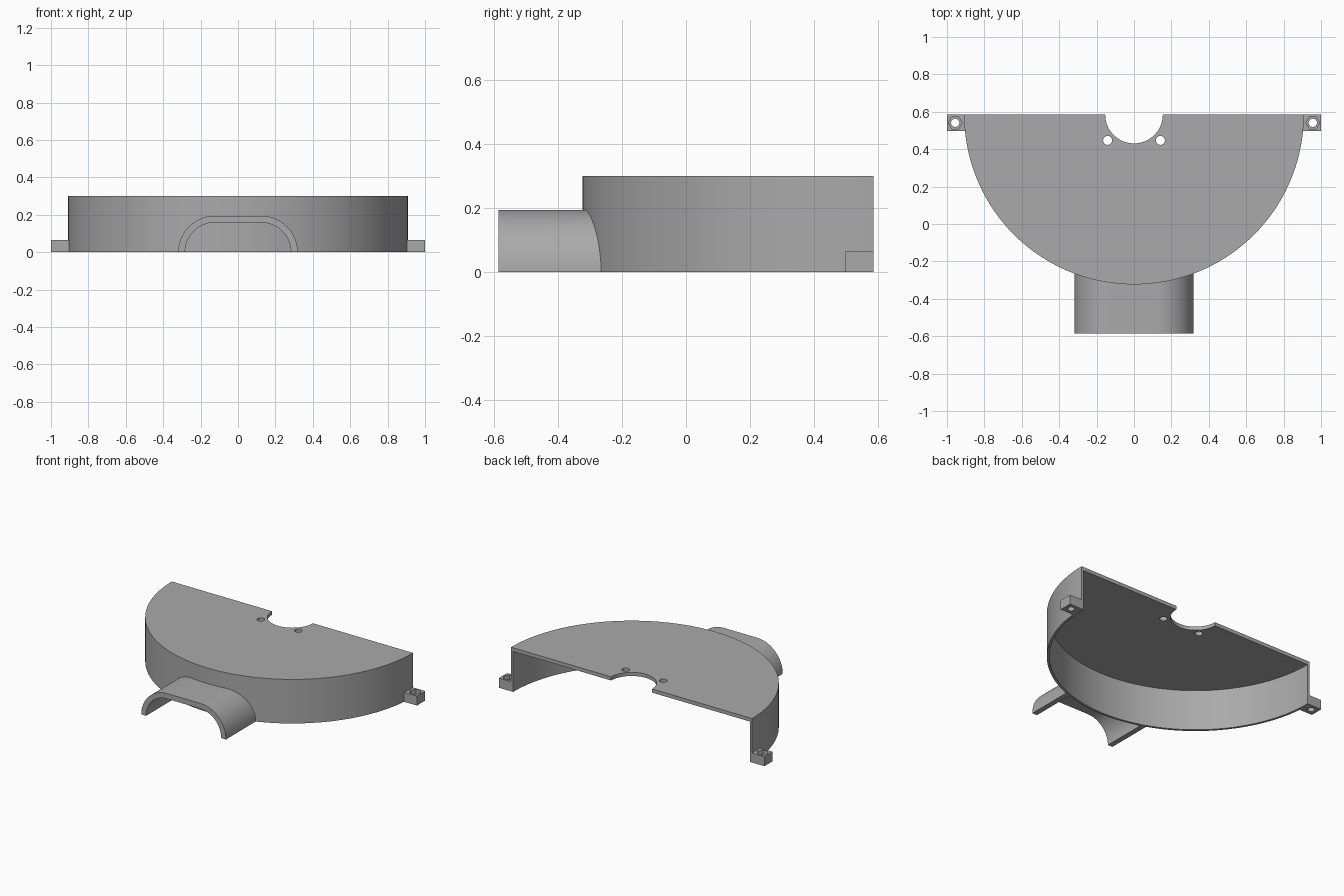
import bpy, bmesh
from math import sin, cos, pi, sqrt

if "Cube" in bpy.data.objects:
    bpy.data.objects.remove(bpy.data.objects["Cube"])

BACK = 0.585       # y of the straight open side, also the centre of the half disc
RADIUS = 0.908
HEIGHT = 0.30
WALL = 0.016
PLATE = 0.025

grey = bpy.data.materials.new("plain grey")
grey.use_nodes = True
grey.diffuse_color = (0.40, 0.40, 0.40, 1)
grey.node_tree.nodes["Principled BSDF"].inputs["Base Color"].default_value = grey.diffuse_color


def arc(cx, cy, r, start, end, steps):
    return [(cx + r * cos(start + (end - start) * i / steps),
             cy + r * sin(start + (end - start) * i / steps)) for i in range(steps + 1)]


def finish(name, bm):
    bmesh.ops.recalc_face_normals(bm, faces=bm.faces)
    mesh = bpy.data.meshes.new(name)
    bm.to_mesh(mesh)
    bm.free()
    mesh.materials.append(grey)
    obj = bpy.data.objects.new(name, mesh)
    bpy.context.collection.objects.link(obj)
    return obj


def prism(name, outline, z0, z1):
    bm = bmesh.new()
    base = bm.faces.new([bm.verts.new((x, y, z0)) for x, y in outline])
    top = bmesh.ops.extrude_face_region(bm, geom=[base])["geom"]
    bmesh.ops.translate(bm, vec=(0, 0, z1 - z0),
                        verts=[v for v in top if isinstance(v, bmesh.types.BMVert)])
    return finish(name, bm)


def post(name, x, y, r, z0, z1, sides=32):
    return prism(name, arc(x, y, r, 0, 2 * pi, sides)[:-1], z0, z1)


def activate(obj):
    bpy.ops.object.select_all(action='DESELECT')
    obj.select_set(True)
    bpy.context.view_layer.objects.active = obj


def cut(obj, cutters):
    for cutter in cutters:
        mod = obj.modifiers.new("cut", 'BOOLEAN')
        mod.operation = 'DIFFERENCE'
        mod.solver = 'EXACT'
        mod.object = cutter
        activate(obj)
        bpy.ops.object.modifier_apply(modifier=mod.name)
        bpy.data.objects.remove(cutter)


def smooth(obj):
    activate(obj)
    bpy.ops.object.shade_smooth_by_angle(angle=pi / 6)


# Half-round cover: hollow below, shaft notch and two screw holes in the top
cover = prism("half_round_cover", arc(0, BACK, RADIUS, pi, 2 * pi, 72), 0, HEIGHT)
cut(cover, [post("hollow_cutter", 0, BACK, RADIUS - WALL, -0.1, HEIGHT - PLATE, 144),
            post("notch_cutter", 0, BACK, 0.154, 0.1, 0.5, 64),
            post("hole_cutter", -0.141, 0.447, 0.024, 0.1, 0.5),
            post("hole_cutter", 0.141, 0.447, 0.024, 0.1, 0.5)])
smooth(cover)

# Mounting tabs with a through hole and a hexagonal nut pocket
for side, label in ((1, "left"), (-1, "right")):
    outline = [(side * x, y) for x, y in
               ((0.9, 0.496), (1, 0.496), (1, BACK), (0.9, BACK))]
    tab = prism(label + "_mounting_tab", outline, 0, 0.065)
    cut(tab, [post("pocket_cutter", side * 0.956, 0.541, 0.037, 0.035, 0.2, 6),
              post("bolt_cutter", side * 0.956, 0.541, 0.022, -0.1, 0.2)])
    smooth(tab)


# Outlet duct: a rounded arch whose inner end follows the curved wall
def arch(r):
    flat = [(0.125 - 0.25 * i / 10, r) for i in range(1, 10)]
    return arc(0.125, 0, r, 0, pi / 2, 20) + flat + arc(-0.125, 0, r, pi / 2, pi, 20)


def wall_y(x):
    return BACK - sqrt((RADIUS - WALL / 2) ** 2 - x * x)


bm = bmesh.new()
rings = []
for x_z in zip(arch(0.194), arch(0.158)):
    (xo, zo), (xi, zi) = x_z
    rings.append([bm.verts.new(p) for p in ((xo, -BACK, zo), (xo, wall_y(xo), zo),
                                            (xi, wall_y(xi), zi), (xi, -BACK, zi))])
for a, b in zip(rings, rings[1:]):
    for i in range(4):
        j = (i + 1) % 4
        bm.faces.new((a[i], a[j], b[j], b[i]))
bm.faces.new(rings[0])
bm.faces.new(rings[-1])
smooth(finish("outlet_duct", bm))
